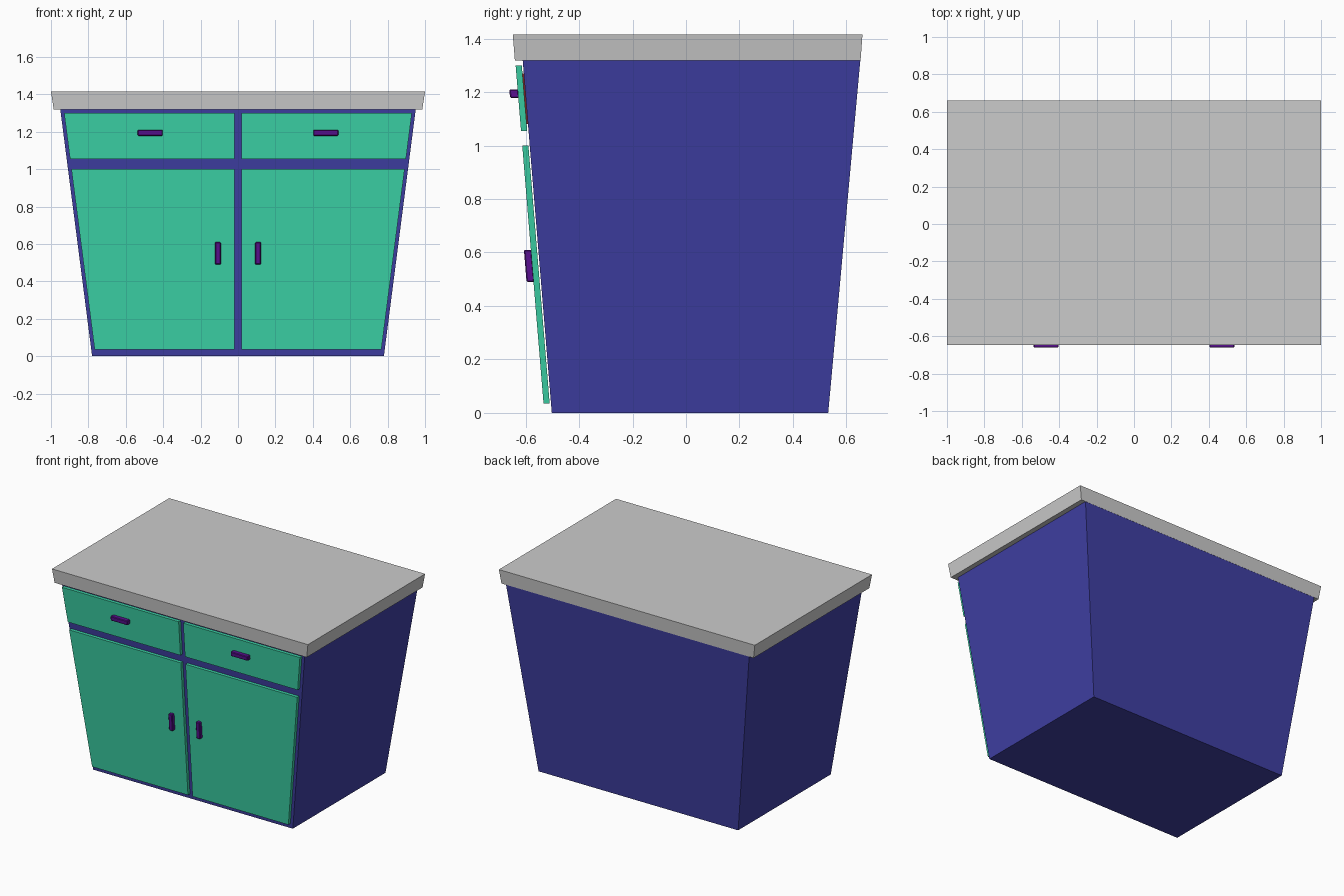
import bpy, bmesh

if "Cube" in bpy.data.objects:
    bpy.data.objects.remove(bpy.data.objects["Cube"])

HEIGHT = 1.318


def material(name, rgb):
    m = bpy.data.materials.new(name)
    m.diffuse_color = (*rgb, 1)
    m.use_nodes = True
    m.node_tree.nodes["Principled BSDF"].inputs["Base Color"].default_value = m.diffuse_color
    return m


BLUE = material("cabinet_blue", (0.05, 0.05, 0.37))
GREEN = material("door_green", (0.045, 0.66, 0.39))
PURPLE = material("handle_purple", (0.10, 0.005, 0.28))
RED = material("drawer_red", (0.20, 0.02, 0.02))


def front_y(z):
    return -0.502 - 0.0825 * z


def half_width(z):
    return 0.78 + 0.17 * z / HEIGHT


def hexahedron(name, bottom, top, mat=None):
    """Solid between two rings of four points."""
    bm = bmesh.new()
    lo = [bm.verts.new(p) for p in bottom]
    hi = [bm.verts.new(p) for p in top]
    bm.faces.new(lo[::-1])
    bm.faces.new(hi)
    for i in range(4):
        j = (i + 1) % 4
        bm.faces.new((lo[i], lo[j], hi[j], hi[i]))
    bmesh.ops.recalc_face_normals(bm, faces=bm.faces)
    mesh = bpy.data.meshes.new(name)
    bm.to_mesh(mesh)
    bm.free()
    ob = bpy.data.objects.new(name, mesh)
    bpy.context.collection.objects.link(ob)
    if mat:
        mesh.materials.append(mat)
    return ob


def ring(x0, x1, y0, y1, z):
    return [(x0, y0, z), (x1, y0, z), (x1, y1, z), (x0, y1, z)]


def sloped(name, side, xs, zs, depth, mat):
    """Block leaning with the front; xs gives (inner, outer) at height z."""
    rings = []
    for z in zs:
        inner, outer = xs(z)
        a, b = sorted((side * inner, side * outer))
        rings.append(ring(a, b, front_y(z) - depth[1], front_y(z) - depth[0], z))
    return hexahedron(name, *rings, mat)


def chamfer(ob):
    b = ob.modifiers.new("chamfer", 'BEVEL')
    b.width = 0.004
    b.segments = 1


# Tapered cabinet body and flared worktop
hexahedron("cabinet_body", ring(-0.78, 0.78, -0.502, 0.532, 0),
           ring(-0.95, 0.95, front_y(HEIGHT), 0.652, HEIGHT), BLUE)
hexahedron("worktop", ring(-0.985, 0.985, -0.64, 0.653, HEIGHT),
           ring(-1, 1, -0.648, 0.66, 1.415))

for side, label in ((-1, "left"), (1, "right")):
    # Door and drawer front
    panel = lambda z: (0.018, half_width(z) - 0.018)
    sloped(label + "_door", side, panel, (0.036, 1.0), (0.005, 0.028), GREEN)
    sloped(label + "_drawer_front", side, panel, (1.055, 1.3), (0.005, 0.028), GREEN)
    # Drawer box behind its front
    sloped(label + "_drawer_box", side, lambda z: (0.05, half_width(z) - 0.05),
           (1.08, 1.27), (-0.05, 0.006), RED)
    # Handles
    chamfer(sloped(label + "_door_handle", side, lambda z: (0.092, 0.122),
                   (0.49, 0.61), (0.025, 0.054), PURPLE))
    chamfer(sloped(label + "_drawer_handle", side, lambda z: (0.403, 0.536),
                   (1.178, 1.21), (0.025, 0.059), PURPLE))
